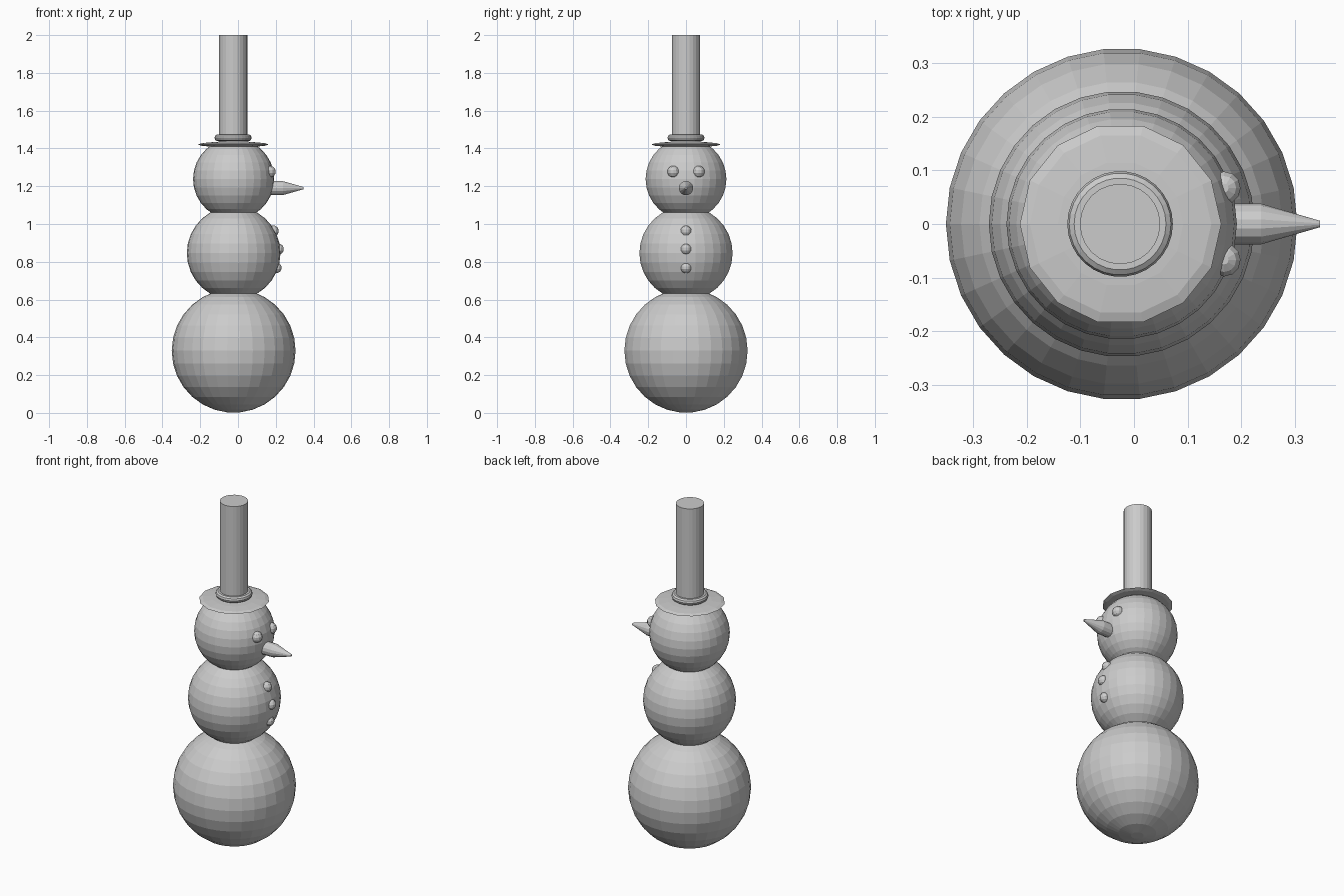
import bpy, bmesh
from math import pi, sin, cos

if "Cube" in bpy.data.objects:
    bpy.data.objects.remove(bpy.data.objects["Cube"])

AXIS = -0.023  # x of the vertical body axis


def lathe(name, profile, n, loc, along_x=False, closed=False):
    """Spin (radius, height) points around an axis; flat-faced, capped."""
    bm = bmesh.new()
    rings = []
    for r, h in profile:
        ring = []
        for k in range(n):
            a = 2 * pi * k / n
            u, v = r * cos(a), r * sin(a)
            ring.append(bm.verts.new((h, u, v) if along_x else (u, v, h)))
        rings.append(ring)
    pairs = list(zip(rings, rings[1:]))
    if closed:
        pairs.append((rings[-1], rings[0]))
    for lo, hi in pairs:
        for k in range(n):
            j = (k + 1) % n
            bm.faces.new((lo[k], lo[j], hi[j], hi[k]))
    if not closed:
        bm.faces.new(rings[0][::-1])
        bm.faces.new(rings[-1])
    bmesh.ops.recalc_face_normals(bm, faces=bm.faces)
    me = bpy.data.meshes.new(name)
    bm.to_mesh(me)
    bm.free()
    ob = bpy.data.objects.new(name, me)
    ob.location = loc
    bpy.context.collection.objects.link(ob)
    return ob


def ball(name, r, n, loc, squash=1.0):
    """Faceted ball with small flat caps instead of poles."""
    m = (n + 1) // 2
    prof = [(r * sin(pi * (i + 0.5) / m), -r * squash * cos(pi * (i + 0.5) / m))
            for i in range(m)]
    return lathe(name, prof, n, loc)


# Body balls
ball("body_bottom", 0.328, 30, (AXIS, 0, 0.329))
ball("body_middle", 0.248, 30, (AXIS, 0, 0.846))
ball("head", 0.215, 30, (AXIS, 0, 1.238))

# Hat: flattened brim, rounded band and tall crown
ball("hat_brim", 0.188, 14, (AXIS - 0.002, 0, 1.421), squash=0.08)
band = [(0.08 + 0.0185 * cos(2 * pi * i / 10), 0.0185 * sin(2 * pi * i / 10))
        for i in range(10)]
lathe("hat_band", band, 30, (AXIS - 0.003, 0, 1.456), closed=True)
lathe("hat_crown", [(0.075, 1.42), (0.075, 2.0)], 24, (AXIS - 0.003, 0, 0))

# Eyes
for side, y in (("left", -0.067), ("right", 0.067)):
    ball("eye_" + side, 0.032, 12, (0.168, y, 1.277))

# Nose: short cylinder then tapered tip
lathe("nose", [(0.038, 0.172), (0.038, 0.237), (0.006, 0.347)], 14,
      (0, 0, 1.19), along_x=True)

# Buttons down the chest
for i, (x, z) in enumerate(((0.187, 0.963), (0.214, 0.867), (0.202, 0.768))):
    ball(f"button_{i + 1}", 0.029, 12, (x, 0, z))
